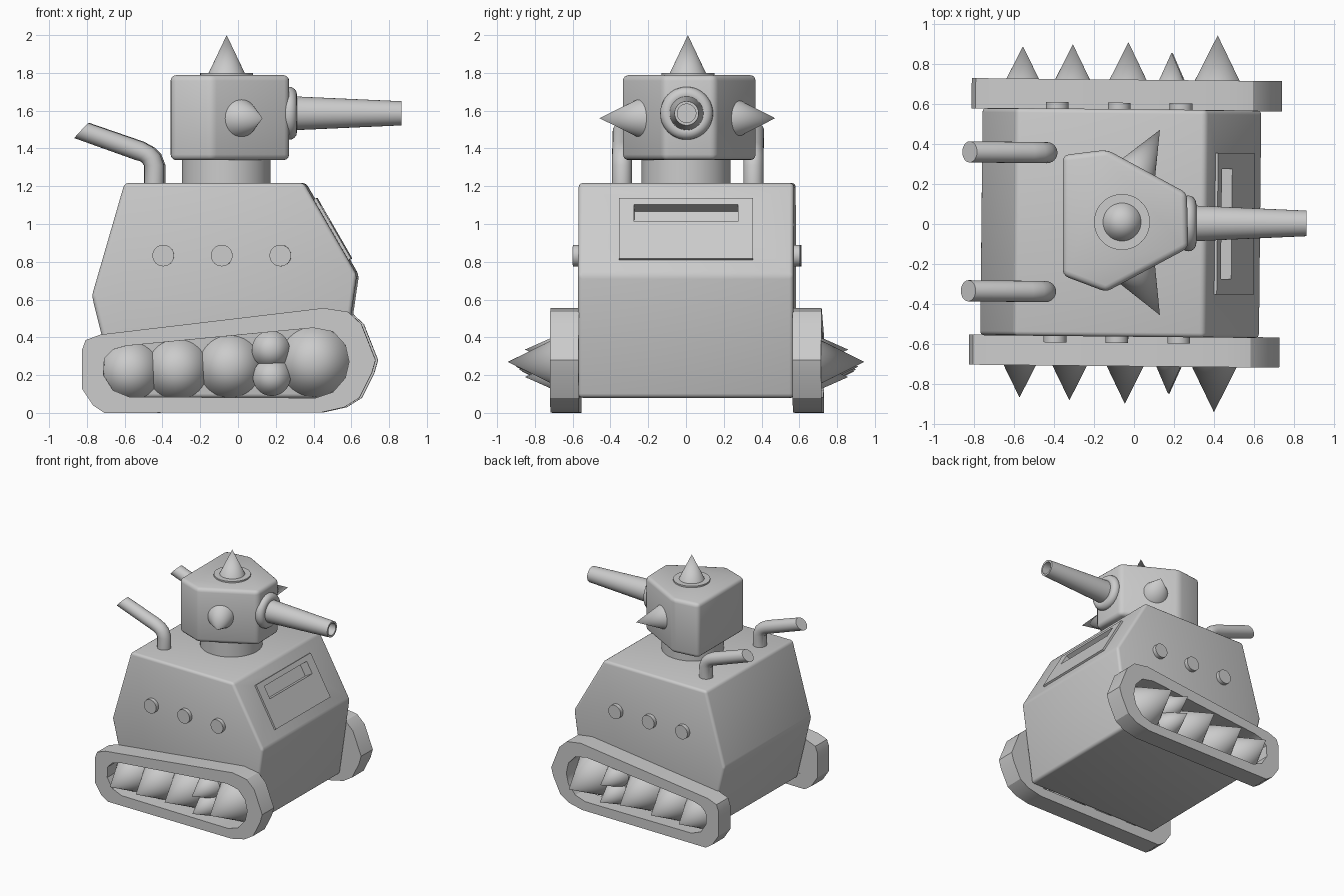
import bpy, bmesh, math
from mathutils import Vector, Matrix

if "Cube" in bpy.data.objects:
    bpy.data.objects.remove(bpy.data.objects["Cube"])

grey = bpy.data.materials.new("light grey")
grey.use_nodes = True
grey.diffuse_color = (0.6, 0.6, 0.6, 1)
grey.node_tree.nodes["Principled BSDF"].inputs["Base Color"].default_value = (0.6, 0.6, 0.6, 1)

# The hull and everything fixed to it sit at a slight yaw
YAW = Matrix.Translation((0, 0.005, 0)) @ Matrix.Rotation(-0.01, 4, 'Z')
STILL = Matrix.Identity(4)


def finish(name, bm, place=STILL, angle=30):
    bmesh.ops.recalc_face_normals(bm, faces=bm.faces)
    bm.transform(place)
    mesh = bpy.data.meshes.new(name)
    bm.to_mesh(mesh)
    bm.free()
    mesh.materials.append(grey)
    ob = bpy.data.objects.new(name, mesh)
    bpy.context.collection.objects.link(ob)
    smooth(ob, angle)
    return ob


def smooth(ob, angle=30):
    bpy.ops.object.select_all(action='DESELECT')
    ob.select_set(True)
    bpy.context.view_layer.objects.active = ob
    bpy.ops.object.shade_smooth_by_angle(angle=math.radians(angle))


def extrude(name, points, shift, bevel=0, place=STILL):
    """Prism from a closed outline of 3D points."""
    bm = bmesh.new()
    face = bm.faces.new([bm.verts.new(p) for p in points])
    new = bmesh.ops.extrude_face_region(bm, geom=[face], use_keep_orig=True)["geom"]
    bmesh.ops.translate(bm, verts=[v for v in new if isinstance(v, bmesh.types.BMVert)], vec=shift)
    bmesh.ops.recalc_face_normals(bm, faces=bm.faces)
    if bevel:
        bmesh.ops.bevel(bm, geom=bm.edges[:], offset=bevel, segments=3, profile=0.5, affect='EDGES')
    return finish(name, bm, place)


def loft(name, rings, place=STILL, closed=False):
    """Skin a list of equal vertex rings, capping both ends unless closed."""
    bm = bmesh.new()
    rings = [[bm.verts.new(p) for p in ring] for ring in rings]
    n = len(rings[0])
    pairs = list(zip(rings, rings[1:]))
    if closed:
        pairs.append((rings[-1], rings[0]))
    else:
        bm.faces.new(rings[0])
        bm.faces.new(rings[-1])
    for a, b in pairs:
        for i in range(n):
            j = (i + 1) % n
            bm.faces.new((a[i], a[j], b[j], b[i]))
    return finish(name, bm, place)


def cone(name, base, tip, r1, r2=0, place=STILL, segments=48):
    base, tip = Vector(base), Vector(tip)
    axis = tip - base
    bm = bmesh.new()
    bmesh.ops.create_cone(bm, cap_ends=True, segments=segments, radius1=r1, radius2=r2, depth=axis.length)
    turn = Vector((0, 0, 1)).rotation_difference(axis).to_matrix().to_4x4()
    bm.transform(Matrix.Translation((base + tip) / 2) @ turn)
    return finish(name, bm, place)


# Hull
profile = [(-0.635, 0.08), (-0.768, 0.62), (-0.595, 1.217), (0.355, 1.217), (0.635, 0.73), (0.54, 0.08)]
hull = extrude("hull", [(x, -0.57, z) for x, z in profile], (0, 1.14, 0), 0.022, YAW)

# Raised front plate on the sloped face
edge_top, edge_low = Vector((0.355, 0, 1.217)), Vector((0.635, 0, 0.73))
down = (edge_low - edge_top).normalized()
out = Vector((-down.z, 0, down.x))


def on_slope(z, y, lift):
    return edge_top + down * ((z - edge_top.z) / down.z) + out * lift + Vector((0, y, 0))


def slope_box(name, z1, z2, half, low, high):
    corners = [(z1, -half), (z1, half), (z2, half), (z2, -half)]
    return extrude(name, [on_slope(z, y, low) for z, y in corners], out * (high - low), 0, YAW)


plate = slope_box("front_plate", 1.13, 0.81, 0.355, -0.01, 0.015)

# Vision slot cut through plate and hull
cutter = slope_box("slot_cutter", 1.095, 1.005, 0.275, -0.06, 0.1)
cutter.hide_render = True
for ob in (hull, plate):
    mod = ob.modifiers.new("slot", 'BOOLEAN')
    mod.operation = 'DIFFERENCE'
    mod.solver = 'EXACT'
    mod.object = cutter
    bpy.context.view_layer.objects.active = ob
    bpy.ops.object.modifier_apply(modifier=mod.name)
    smooth(ob)
bpy.data.objects.remove(cutter)

# Track outlines
outer = [(-0.82, 0.13), (-0.82, 0.33), (-0.80, 0.385), (-0.72, 0.415), (0.46, 0.555), (0.59, 0.535),
         (0.66, 0.47), (0.735, 0.28), (0.715, 0.21), (0.65, 0.08), (0.57, 0.03), (0.45, 0.003),
         (-0.70, 0.0), (-0.76, 0.04)]
inner = [(-0.705, 0.20), (-0.70, 0.29), (-0.655, 0.335), (-0.585, 0.355), (0.405, 0.45), (0.51, 0.43),
         (0.575, 0.36), (0.595, 0.27), (0.575, 0.185), (0.51, 0.11), (0.42, 0.08), (0.3, 0.08),
         (-0.57, 0.085), (-0.655, 0.12)]
# Spikes: x, z, tip distance, base distance, radius
spikes = [(-0.565, 0.22, 0.88, 0.57, 0.155), (-0.315, 0.23, 0.892, 0.57, 0.16),
          (-0.037, 0.245, 0.906, 0.57, 0.165), (0.18, 0.335, 0.856, 0.63, 0.1),
          (0.185, 0.19, 0.856, 0.63, 0.1), (0.41, 0.27, 0.944, 0.57, 0.185)]

for side, s in (("left", 1), ("right", -1)):
    a, b = s * 0.566, s * 0.718
    loft(f"{side}_track", [[(x, y, z) for x, z in line] for line, y in
                           ((outer, a), (outer, b), (inner, b), (inner, a))], YAW, closed=True)
    for i, (x, z, tip, base, r) in enumerate(spikes):
        cone(f"{side}_track_spike_{i + 1}", (x, s * base, z), (x, s * tip, z), r, place=YAW)
    # Side rivets
    for i in range(3):
        x = -0.39 + 0.31 * i
        cone(f"{side}_rivet_{i + 1}", (x, s * 0.55, 0.833), (x, s * 0.602, 0.833), 0.057, 0.057, YAW)
    # Bent exhaust: ring centre x, z and in-plane half axis x, z
    path = [(-0.44, 1.2, 0.053, 0), (-0.44, 1.31, 0.053, 0), (-0.46, 1.35, 0.05, 0.02),
            (-0.485, 1.37, 0.04, 0.035), (-0.52, 1.387, 0.02, 0.048), (-0.827, 1.495, 0.037, 0.04)]
    turns = [math.tau * k / 24 for k in range(24)]
    loft(f"{side}_exhaust", [[(x + u * math.cos(t), s * 0.348 + 0.053 * math.sin(t), z + w * math.cos(t))
                              for t in turns] for x, z, u, w in path], YAW)

# Turret
cone("turret_neck", (-0.062, 0, 1.2), (-0.062, 0, 1.36), 0.235, 0.235, segments=64)
plan = [(-0.357, 0.345), (-0.135, 0.372), (0.265, 0.155), (0.272, -0.12), (-0.14, -0.34), (-0.357, -0.258)]
extrude("turret", [(x, y, 1.338) for x, y in plan], (0, 0, 0.45), 0.03)
cone("top_disc", (-0.06, 0.01, 1.77), (-0.06, 0.01, 1.8), 0.14, 0.14)
cone("top_spike", (-0.06, 0.01, 1.79), (-0.06, 0.01, 2.0), 0.1)
cone("left_turret_spike", (0.0, 0.24, 1.56), (0.13, 0.472, 1.56), 0.115)
cone("right_turret_spike", (0.0, -0.22, 1.56), (0.13, -0.457, 1.56), 0.115)


# Gun parts revolved around the x axis
def ring(x, r):
    return [(x, 0.003 + r * math.cos(math.tau * k / 48), 1.586 + r * math.sin(math.tau * k / 48))
            for k in range(48)]


loft("gun_collar", [ring(0.272 + 0.04 * math.cos(t), 0.1 + 0.04 * math.sin(t))
                    for t in [math.tau * k / 16 for k in range(16)]], closed=True)
loft("gun_barrel", [ring(x, r) for x, r in
                    ((0.22, 0.093), (0.865, 0.064), (0.865, 0.049), (0.5, 0.049))])
